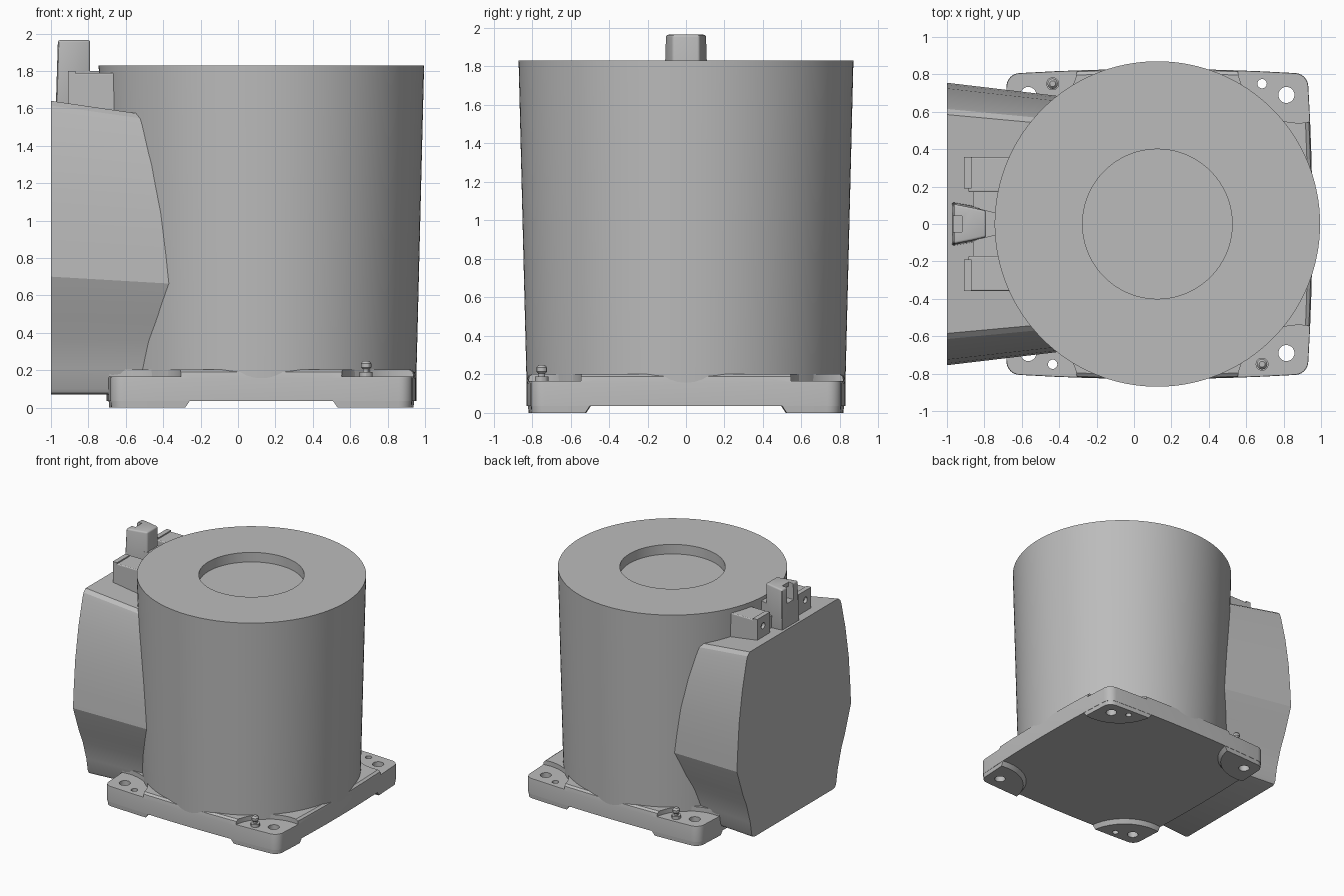
import bpy, bmesh, math
from mathutils import Vector

old = bpy.data.objects.get("Cube")
if old:
    bpy.data.objects.remove(old)

CX = 0.125          # axis of the drum and base plate
grey = bpy.data.materials.new("plain_grey")
grey.use_nodes = True
colour = (0.5, 0.5, 0.5, 1)
grey.diffuse_color = colour
grey.node_tree.nodes["Principled BSDF"].inputs["Base Color"].default_value = colour


def activate(ob):
    bpy.ops.object.select_all(action='DESELECT')
    ob.select_set(True)
    bpy.context.view_layer.objects.active = ob


def finish(name, bm):
    bmesh.ops.recalc_face_normals(bm, faces=bm.faces)
    me = bpy.data.meshes.new(name)
    bm.to_mesh(me)
    bm.free()
    me.materials.append(grey)
    ob = bpy.data.objects.new(name, me)
    bpy.context.collection.objects.link(ob)
    return ob


def loft(name, rings):
    """Solid skinned through matching closed rings of points."""
    bm = bmesh.new()
    loops = [[bm.verts.new(p) for p in ring] for ring in rings]
    n = len(loops[0])
    for a, b in zip(loops, loops[1:]):
        for i in range(n):
            j = (i + 1) % n
            bm.faces.new((a[i], a[j], b[j], b[i]))
    bm.faces.new(loops[0])
    bm.faces.new(loops[-1])
    return finish(name, bm)


def circle(x, y, z, r, n=48):
    return [(x + r * math.cos(math.tau * i / n), y + r * math.sin(math.tau * i / n), z)
            for i in range(n)]


def turned(name, x, y, profile, n=48):
    return loft(name, [circle(x, y, z, r, n) for r, z in profile])


def box(name, x, y, z):
    return loft(name, [[(x[0], y[0], h), (x[1], y[0], h), (x[1], y[1], h), (x[0], y[1], h)]
                       for h in z])


def apply_mod(ob, kind, **settings):
    mod = ob.modifiers.new(kind, kind)
    for key, value in settings.items():
        setattr(mod, key, value)
    activate(ob)
    bpy.ops.object.modifier_apply(modifier=mod.name)


def boolean(ob, cutter, operation='DIFFERENCE'):
    apply_mod(ob, 'BOOLEAN', operation=operation, object=cutter, solver='EXACT')
    bpy.data.objects.remove(cutter)


def bevel(ob, width, angle=50):
    apply_mod(ob, 'BEVEL', width=width, segments=3, limit_method='ANGLE',
              angle_limit=math.radians(angle))


def smooth(ob, angle=30):
    activate(ob)
    bpy.ops.object.shade_smooth_by_angle(angle=math.radians(angle))


# Drum with a shallow round recess in the top
drum = turned("drum", CX, 0, [(0.826, 0.05), (0.87, 1.83), (0.4, 1.83), (0.4, 1.75)], 128)
smooth(drum)


# Base plate outline: bowed sides and rounded corners
def base_outline(z, grow=0.0):
    pts = []
    for side in range(4):
        a = side * math.pi / 2
        edge = [(0.807 + 0.022 * (1 - (t / 4) ** 2), 0.735 * t / 4) for t in range(-4, 5)]
        arc = [(0.735 + 0.072 * math.cos(k * math.pi / 12),
                0.735 + 0.072 * math.sin(k * math.pi / 12)) for k in range(1, 6)]
        for u, v in edge + arc:
            u, v = u * (1 + grow), v * (1 + grow)
            pts.append((CX + u * math.cos(a) - v * math.sin(a),
                        u * math.sin(a) + v * math.cos(a), z))
    return pts


base = loft("base_plate", [base_outline(0.035), base_outline(0.155),
                           base_outline(0.19, -0.008), base_outline(0.203, -0.03)])
corners = [(sx, sy) for sx in (-1, 1) for sy in (-1, 1)]
for sx, sy in corners:
    label = ("left" if sx > 0 else "right") + ("_back" if sy > 0 else "_front")
    px, py = CX + sx * 0.755, sy * 0.87

    # Corner foot under the plate
    foot = loft("foot_" + label, [base_outline(0, -0.005), base_outline(0.04, -0.002)])
    boolean(foot, turned("foot_cutter", px, py, [(0.345, -0.01), (0.385, 0.05)]), 'INTERSECT')

    # Sunken bolt pad, bolt hole and dowel hole or nipple
    boolean(base, turned("pad_cutter", px, py, [(0.33, 0.165), (0.33, 0.3)]))
    small = (CX + sx * 0.56, sy * 0.75)
    holes = [(CX + sx * 0.69, sy * 0.69, 0.043)]
    if sx == sy:
        holes.append((*small, 0.025))
    else:
        nipple = turned("nipple_" + label, *small, [
            (0.035, 0.15), (0.035, 0.19), (0.018, 0.19), (0.018, 0.205),
            (0.028, 0.215), (0.028, 0.235), (0.016, 0.25)], 12)
        smooth(nipple)
    for hx, hy, r in holes:
        for part in (base, foot):
            boolean(part, turned("hole_cutter", hx, hy, [(r, -0.1), (r, 0.4)], 24))
    smooth(foot)
smooth(base)

# Side housing: waisted section narrowing toward the drum
half = [(0.52, 0.07), (0.545, 0.078), (0.558, 0.1), (0.578, 0.21), (0.627, 0.37),
        (0.676, 0.48), (0.755, 0.70), (0.745, 0.86), (0.725, 1.1), (0.682, 1.36),
        (0.628, 1.58), (0.615, 1.615), (0.585, 1.64)]
section = half + [(-y, z) for y, z in reversed(half)]
housing = loft("side_housing", [
    [(x, y * ky, 0.07 + (z - 0.07) * kz) for y, z in section]
    for x, ky, kz in ((-1, 1, 1), (-0.3, 0.89, 0.935))])
smooth(housing, 20)

# Terminal bracket on the housing: crossbar, two lugs with screw holes
crossbar = box("bracket_crossbar", (-0.86, -0.6), (-0.22, 0.22), (1.55, 1.72))
for s, label in ((1, "back"), (-1, "front")):
    lug = box("bracket_lug_" + label, (-0.885, -0.62), sorted((s * 0.17, s * 0.357)), (1.55, 1.79))
    bevel(lug, 0.008)
    plate = box("lug_plate_" + label, (-0.91, -0.87), sorted((s * 0.19, s * 0.357)), (1.6, 1.8))
    hole = turned("screw_cutter", 0, 0, [(0.025, -0.1), (0.025, 0.1)], 24)
    hole.rotation_euler.y = math.pi / 2
    hole.location = (-0.95, s * 0.28, 1.72)
    bpy.context.view_layer.update()
    boolean(plate, hole)
    smooth(plate)

# Upright clip: wedge widening outward, with a hooked slot in its outer face
clip = loft("clip_tower", [
    [(-0.975 + d, -0.118 + d, z), (-0.975 + d, 0.118 - d, z), (-0.87, 0.1 - d, z),
     (-0.79, 0.07, z), (-0.79, -0.07, z), (-0.87, -0.1 + d, z)]
    for z, d in ((1.58, 0), (1.965, 0.012))])
bevel(clip, 0.012)
boolean(clip, box("slot_cutter", (-1.1, -0.92), (-0.042, 0.042), (1.83, 2.1)))
bore = turned("bore_cutter", -0.915, 0, [(0.042, 1.83), (0.042, 1.93)], 24)
boolean(clip, bore)
smooth(clip)
web = loft("clip_web", [[(-0.82, -0.08, z), (-0.82, 0.08, z), (-0.7, 0.05, z), (-0.7, -0.05, z)]
                        for z in (1.6, 1.8)])
